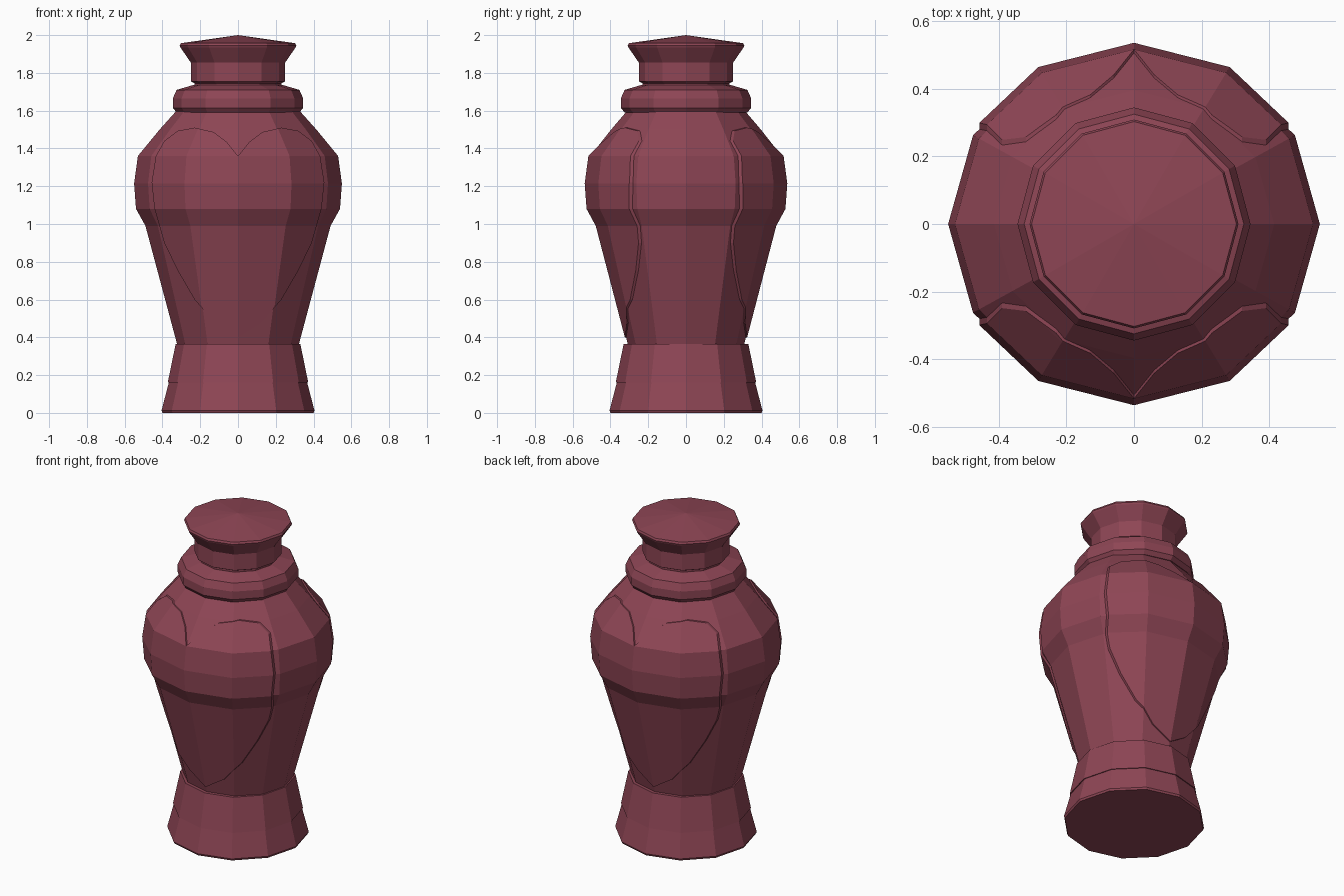
import bpy, bmesh, math

if "Cube" in bpy.data.objects:
    bpy.data.objects.remove(bpy.data.objects["Cube"])

SIDES = 12
mat = bpy.data.materials.new("rose_glaze")
mat.diffuse_color = (0.27, 0.06, 0.09, 1)
mat.use_nodes = True
mat.node_tree.nodes["Principled BSDF"].inputs["Base Color"].default_value = mat.diffuse_color


def make_object(name, bm):
    bmesh.ops.recalc_face_normals(bm, faces=bm.faces)
    me = bpy.data.meshes.new(name)
    bm.to_mesh(me)
    bm.free()
    me.materials.append(mat)
    ob = bpy.data.objects.new(name, me)
    bpy.context.collection.objects.link(ob)
    return ob


def lathe(name, profile, sx=1.0, sy=1.0):
    """Turn a (radius, height) profile into a closed 12-sided solid."""
    bm = bmesh.new()
    rings = []
    for r, z in profile:
        if r == 0:
            rings.append([bm.verts.new((0, 0, z))] * SIDES)
            continue
        angles = [2 * math.pi * i / SIDES for i in range(SIDES)]
        rings.append([bm.verts.new((r * sx * math.cos(a), r * sy * math.sin(a), z)) for a in angles])
    for low, high in zip(rings, rings[1:]):
        for i in range(SIDES):
            j = (i + 1) % SIDES
            bm.faces.new(list(dict.fromkeys((low[i], low[j], high[j], high[i]))))
    for ring in (rings[0], rings[-1]):
        if ring[0] is not ring[1]:
            bm.faces.new(ring)
    return make_object(name, bm)


# Foot in two flared steps
lathe("lower_foot", [(0.40, 0), (0.405, 0.012), (0.365, 0.165)])
lathe("upper_foot", [(0.372, 0.16), (0.33, 0.365)])

# Main vessel
body = [(0.32, 0.355), (0.49, 0.99), (0.54, 1.08), (0.55, 1.215),
        (0.53, 1.36), (0.415, 1.50), (0.33, 1.595)]
lathe("vessel_body", body, 1.0, 0.955)

# Rounded shoulder ring
lathe("shoulder_ring", [(0.325, 1.59), (0.345, 1.615), (0.345, 1.665),
                        (0.325, 1.71), (0.24, 1.735)])

# Neck and flared lid
lathe("neck_and_lid", [(0.23, 1.73), (0.23, 1.745), (0.25, 1.755), (0.25, 1.855),
                       (0.305, 1.935), (0.309, 1.945), (0.303, 1.957), (0, 2.0)])

# Raised heart panels: a slightly larger vessel trimmed by a heart prism
half = [(0, 1.36), (0.06, 1.435), (0.13, 1.487), (0.23, 1.51), (0.32, 1.493),
        (0.39, 1.44), (0.435, 1.36), (0.457, 1.22), (0.442, 1.08), (0.39, 0.90),
        (0.32, 0.755), (0.23, 0.60), (0.12, 0.475), (0, 0.40)]
outline = half + [(-x, z) for x, z in half[-2:0:-1]]
bm = bmesh.new()
face = bm.faces.new([bm.verts.new((x, -0.2, z)) for x, z in outline])
ext = bmesh.ops.extrude_face_region(bm, geom=[face])["geom"]
moved = [g for g in ext if isinstance(g, bmesh.types.BMVert)]
bmesh.ops.translate(bm, verts=moved, vec=(0, -0.6, 0))
if face.is_valid and len(bm.faces) == len(outline) + 1:
    bm.faces.new(face.verts)
cutter = make_object("heart_cutter", bm)
cutter.hide_render = True

panel = lathe("heart_panels", body, 1.03, 0.975)
trim = panel.modifiers.new("heart_trim", "BOOLEAN")
trim.operation = "INTERSECT"
trim.solver = "EXACT"
trim.object = cutter
mirror = panel.modifiers.new("front_and_back", "MIRROR")
mirror.use_axis = (False, True, False)
mirror.use_clip = False

# Bake the modifiers and drop the cutter
bpy.context.view_layer.objects.active = panel
panel.select_set(True)
for name in ("heart_trim", "front_and_back"):
    bpy.ops.object.modifier_apply(modifier=name)
bpy.data.objects.remove(cutter)
